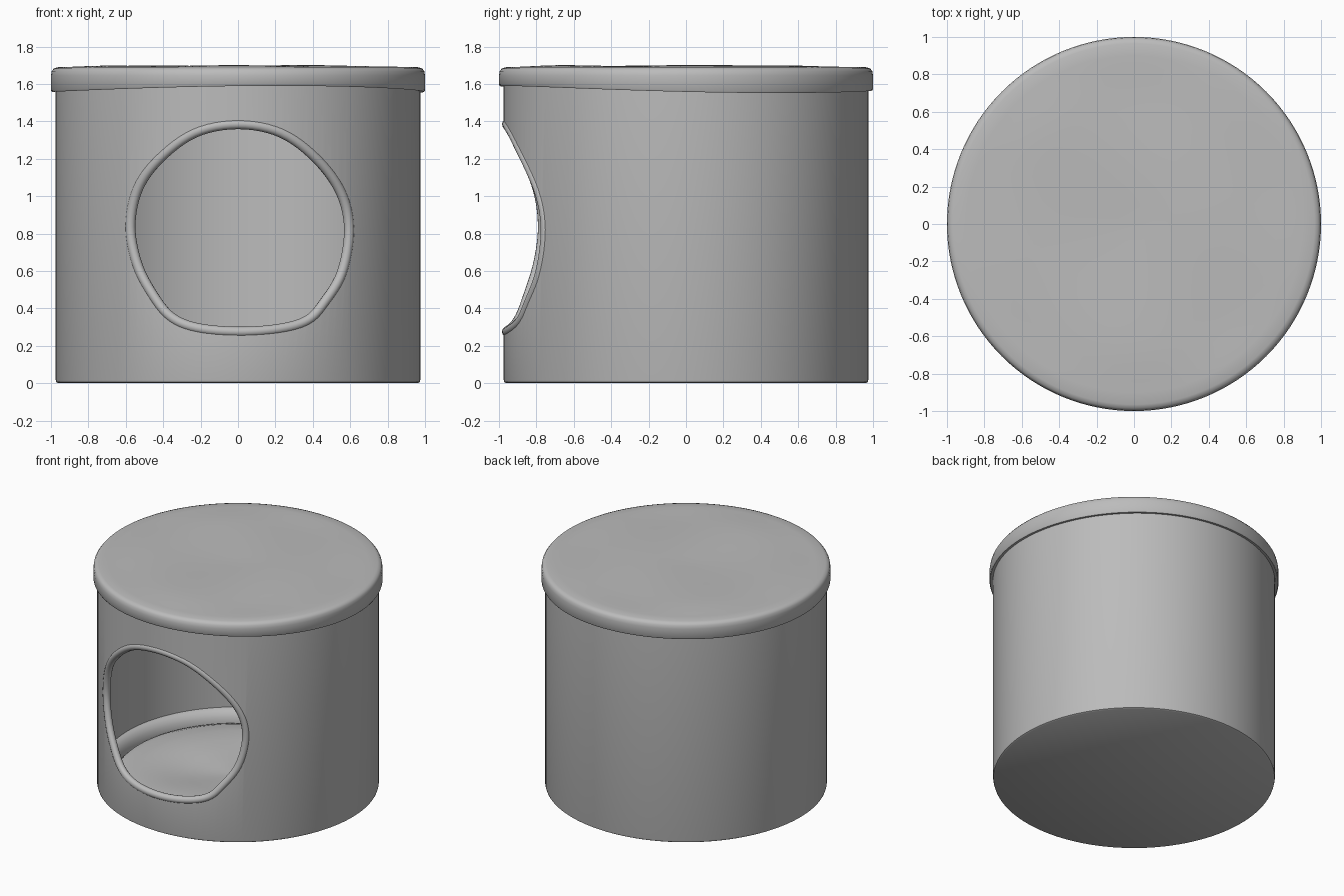
import bpy, bmesh, math
from mathutils import Vector

if "Cube" in bpy.data.objects:
    bpy.data.objects.remove(bpy.data.objects["Cube"])

grey = bpy.data.materials.new("soft_grey")
grey.use_nodes = True
colour = (0.5, 0.5, 0.5, 1)
grey.diffuse_color = colour
grey.node_tree.nodes["Principled BSDF"].inputs["Base Color"].default_value = colour
SEG = 128


def make_object(name, bm):
    bmesh.ops.recalc_face_normals(bm, faces=bm.faces)
    mesh = bpy.data.meshes.new(name)
    bm.to_mesh(mesh)
    bm.free()
    obj = bpy.data.objects.new(name, mesh)
    bpy.context.collection.objects.link(obj)
    mesh.materials.append(grey)
    return obj


def smooth(obj, degrees=40):
    bpy.ops.object.select_all(action='DESELECT')
    obj.select_set(True)
    bpy.context.view_layer.objects.active = obj
    bpy.ops.object.shade_smooth_by_angle(angle=math.radians(degrees))


def lathe(name, profile, shift=None):
    """Spin a radius/height profile; shift moves heights by (radius, angle, height)."""
    bm = bmesh.new()
    rings = []
    for r, z in profile:
        ring = []
        for i in range(SEG if r > 0 else 1):
            a = 2 * math.pi * i / SEG
            dz = shift(r, a, z) if shift else 0
            ring.append(bm.verts.new((r * math.cos(a), r * math.sin(a), z + dz)))
        rings.append(ring)
    for p, q in zip(rings, rings[1:]):
        for i in range(SEG):
            j = (i + 1) % SEG
            corners = [p[i % len(p)], p[j % len(p)], q[j % len(q)], q[i % len(q)]]
            bm.faces.new(list(dict.fromkeys(corners)))
    return make_object(name, bm)


def closed_spline(points, steps=6):
    """Closed smooth curve through the points."""
    out = []
    n = len(points)
    for k in range(n):
        a, b, c, d = (Vector(points[(k + o) % n]) for o in (-1, 0, 1, 2))
        for s in range(steps):
            t = s / steps
            out.append(0.5 * (2 * b + (c - a) * t + (2 * a - 5 * b + 4 * c - d) * t ** 2
                              + (3 * b - a - 3 * c + d) * t ** 3))
    return out


# Doorway outline as x, z
doorway = closed_spline([
    (0, 1.385), (0.23, 1.34), (0.42, 1.2), (0.55, 1.02), (0.594, 0.82), (0.555, 0.59),
    (0.46, 0.43), (0.37, 0.335), (0.22, 0.29), (0, 0.275), (-0.22, 0.295), (-0.36, 0.355),
    (-0.46, 0.48), (-0.54, 0.64), (-0.575, 0.84), (-0.535, 1.04), (-0.42, 1.2), (-0.23, 1.34)])

# Hollow drum with a wall, floor and softened lower edge
body = lathe("body", [(0, 0), (0.962, 0), (0.972, 0.006), (0.975, 0.018), (0.975, 1.63),
                      (0.935, 1.63), (0.935, 0.02), (0, 0.02)])

# Doorway cutter through the front wall only
bm = bmesh.new()
front = bm.faces.new([bm.verts.new((p.x, -1.3, p.y)) for p in doorway])
ext = bmesh.ops.extrude_face_region(bm, geom=[front])
bmesh.ops.translate(bm, vec=(0, 1.0, 0),
                    verts=[v for v in ext["geom"] if isinstance(v, bmesh.types.BMVert)])
cutter = make_object("doorway_cutter", bm)
cutter.hide_render = True
cutter.hide_set(True)
cut = body.modifiers.new("doorway", 'BOOLEAN')
cut.object = cutter
cut.operation = 'DIFFERENCE'
cut.solver = 'EXACT'
bpy.context.view_layer.objects.active = body
bpy.ops.object.modifier_apply(modifier=cut.name)
bpy.data.objects.remove(cutter)
smooth(body)

# Rounded piping that follows the doorway around the curved wall
bm = bmesh.new()
path = [Vector((p.x, -math.sqrt(0.957 ** 2 - p.x ** 2), p.y)) for p in doorway]
n = len(path)
loops = []
for k, p in enumerate(path):
    tangent = (path[(k + 1) % n] - path[k - 1]).normalized()
    outward = Vector((p.x, p.y, 0)).normalized()
    side = tangent.cross(outward).normalized()
    outward = side.cross(tangent)
    loops.append([bm.verts.new(p + 0.027 * (math.cos(a) * side + math.sin(a) * outward))
                  for a in (2 * math.pi * i / 12 for i in range(12))])
for k in range(n):
    p, q = loops[k], loops[(k + 1) % n]
    for i in range(12):
        bm.faces.new((p[i], p[i - 1], q[i - 1], q[i]))
smooth(make_object("doorway_piping", bm), 60)


# Fabric lid with a wavy hem and a gently rumpled top
def lid_shift(r, a, z):
    if z < 1.62 and r > 0.96:
        return 0.011 * math.cos(2 * a + 2.6) - 0.012 * math.sin(a)
    if z > 1.68 and r < 0.9:
        x, y = r * math.cos(a), r * math.sin(a)
        return 0.006 * math.sin(5 * x + 2 * y) * math.cos(4 * y - x) * min(1, (0.9 - r) * 5)
    return 0


top_radii = [0.9, 0.84, 0.76, 0.68, 0.6, 0.5, 0.4, 0.3, 0.2, 0.1]
lid = lathe("lid", [(0, 1.63), (0.965, 1.63), (0.976, 1.6), (0.976, 1.569), (0.995, 1.567),
                    (1.0, 1.575), (1.0, 1.645), (0.996, 1.668), (0.985, 1.682), (0.965, 1.689)]
            + [(r, 1.689 + 0.007 * math.sin(math.pi * r)) for r in top_radii]
            + [(0, 1.689)], lid_shift)
smooth(lid, 50)

# Padded bolster around the foot of the inner wall
bolster = lathe("inner_bolster", [(0.94, 0.15), (0.92, 0.147), (0.895, 0.13), (0.875, 0.1),
                                  (0.865, 0.06), (0.865, 0.02)])
smooth(bolster, 60)

# Soft floor cushion, plump near its edge and dimpled in the middle
cushion = lathe("floor_cushion", [(0.87, 0.02), (0.865, 0.045), (0.84, 0.07), (0.78, 0.09),
                                  (0.65, 0.1), (0.5, 0.095), (0.35, 0.08), (0.2, 0.07),
                                  (0.1, 0.066), (0, 0.065)],
                lambda r, a, z: 0.012 * math.sin(3 * a) * math.sin(math.pi * r / 0.87) ** 2)
smooth(cushion, 60)
